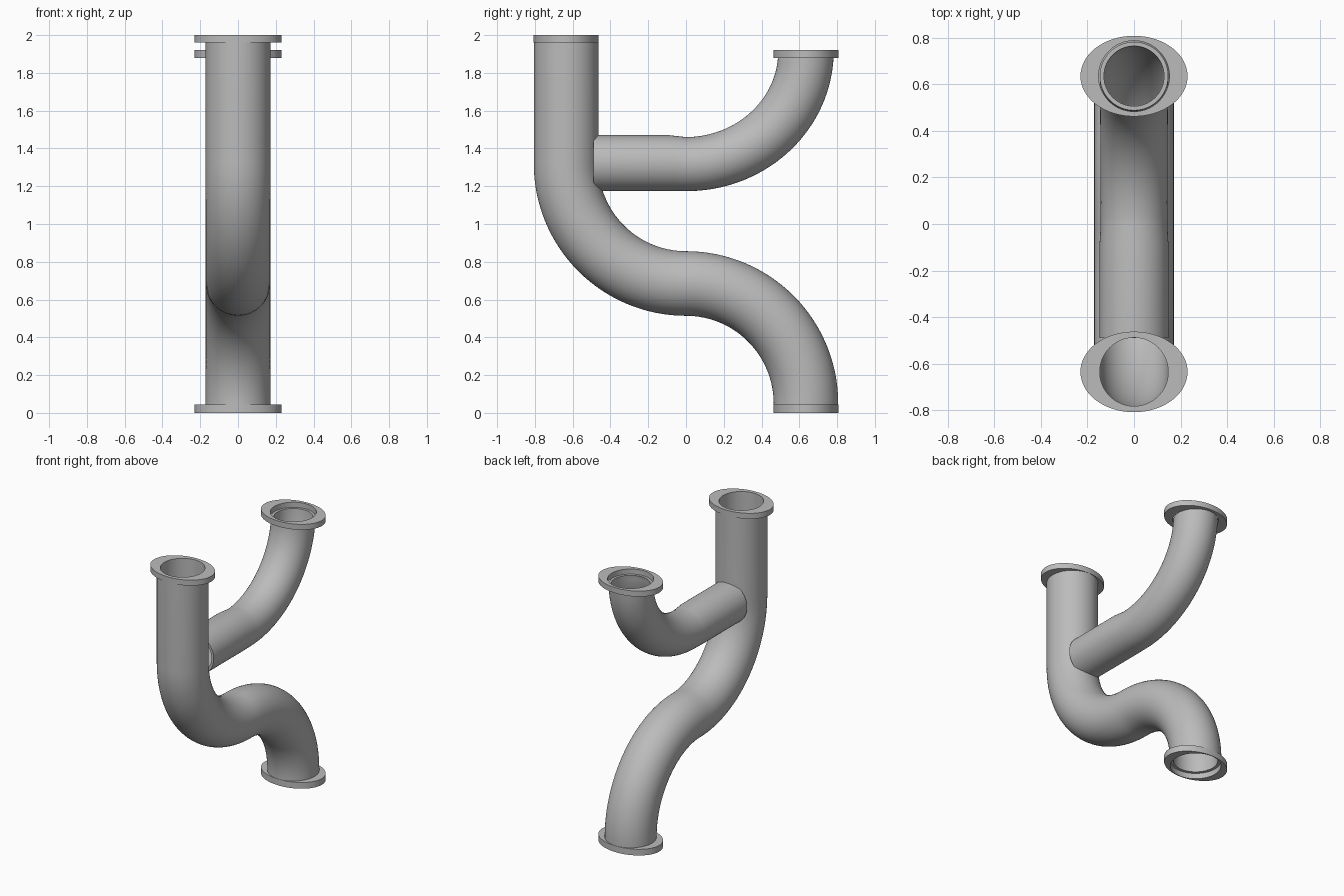
import bpy, bmesh, math
from mathutils import Vector

cube = bpy.data.objects.get("Cube")
if cube:
    bpy.data.objects.remove(cube)

SEG = 64
BEND = 0.635          # bend radius, also the distance of each opening from the centre

steel = bpy.data.materials.new("grey steel")
steel.use_nodes = True
grey = (0.5, 0.5, 0.5, 1)
steel.diffuse_color = grey
steel.node_tree.nodes["Principled BSDF"].inputs["Base Color"].default_value = grey


def finish(name, bm):
    bmesh.ops.recalc_face_normals(bm, faces=bm.faces[:])
    mesh = bpy.data.meshes.new(name)
    bm.to_mesh(mesh)
    bm.free()
    mesh.materials.append(steel)
    obj = bpy.data.objects.new(name, mesh)
    bpy.context.collection.objects.link(obj)
    bpy.ops.object.select_all(action='DESELECT')
    obj.select_set(True)
    bpy.context.view_layer.objects.active = obj
    bpy.ops.object.shade_smooth_by_angle(angle=math.radians(35))


def bridge(bm, a, b):
    for i in range(len(a)):
        j = (i + 1) % len(a)
        bm.faces.new((a[i], a[j], b[j], b[i]))


def arc(cy, cz, start, end, ry=BEND, rz=BEND, steps=32):
    """Points and tangents of a bend in the side plane."""
    out = []
    sign = 1 if end > start else -1
    for i in range(steps + 1):
        t = math.radians(start + (end - start) * i / steps)
        tangent = Vector((0, -ry * math.sin(t), rz * math.cos(t))) * sign
        out.append((Vector((0, cy + ry * math.cos(t), cz + rz * math.sin(t))),
                    tangent.normalized()))
    return out


def pipe(name, path, radii, wall):
    """Hollow pipe with open ends, swept along the path."""
    bm = bmesh.new()
    skins = []
    for inset in (0, wall):
        rings = []
        for (p, t), r in zip(path, radii):
            side = Vector((1, 0, 0))
            up = side.cross(t)
            ring = []
            for k in range(SEG):
                a = math.tau * k / SEG
                ring.append(bm.verts.new(
                    p + (side * math.cos(a) + up * math.sin(a)) * (r - inset)))
            rings.append(ring)
        for a, b in zip(rings, rings[1:]):
            bridge(bm, a, b)
        skins.append(rings)
    for end in (0, -1):
        bridge(bm, skins[0][end], skins[1][end])
    finish(name, bm)


def flange(name, y, z0, z1, hole):
    """Oval plate with a round hole."""
    bm = bmesh.new()
    rings = []
    for rx, ry, z in ((0.23, 0.173, z0), (0.23, 0.173, z1), (hole, hole, z1), (hole, hole, z0)):
        rings.append([bm.verts.new((rx * math.cos(math.tau * k / SEG),
                                    y + ry * math.sin(math.tau * k / SEG), z))
                      for k in range(SEG)])
    for i in range(4):
        bridge(bm, rings[i], rings[(i + 1) % 4])
    finish(name, bm)


# S-shaped main pipe
down, up = Vector((0, 0, -1)), Vector((0, 0, 1))
main = [(Vector((0, -BEND, 1.96)), down)]
main += arc(0, 1.32, 180, 270)
main += arc(0, 0.05, 90, 0)[1:]
main.append((Vector((0, BEND, 0.04)), down))
pipe("main_pipe", main, [0.171] * len(main), 0.024)

# Side branch: straight run, slight neck, then an upward bend
along = Vector((0, 1, 0))
branch = [(Vector((0, y, 1.322)), along) for y in (-0.49, -0.09)]
bend = arc(0, 1.915, 270, 356, rz=0.598)
branch += bend
branch.append((Vector((0, BEND, 1.885)), up))
radii = [0.148, 0.148] + [0.143 + 0.004 * i / len(bend) for i in range(len(bend))] + [0.147]
pipe("branch_pipe", branch, radii, 0.018)

# Flanges
flange("inlet_flange", -BEND, 1.96, 2.0, 0.147)
flange("branch_flange", BEND, 1.88, 1.92, 0.152)
flange("outlet_flange", BEND, 0.0, 0.045, 0.168)
